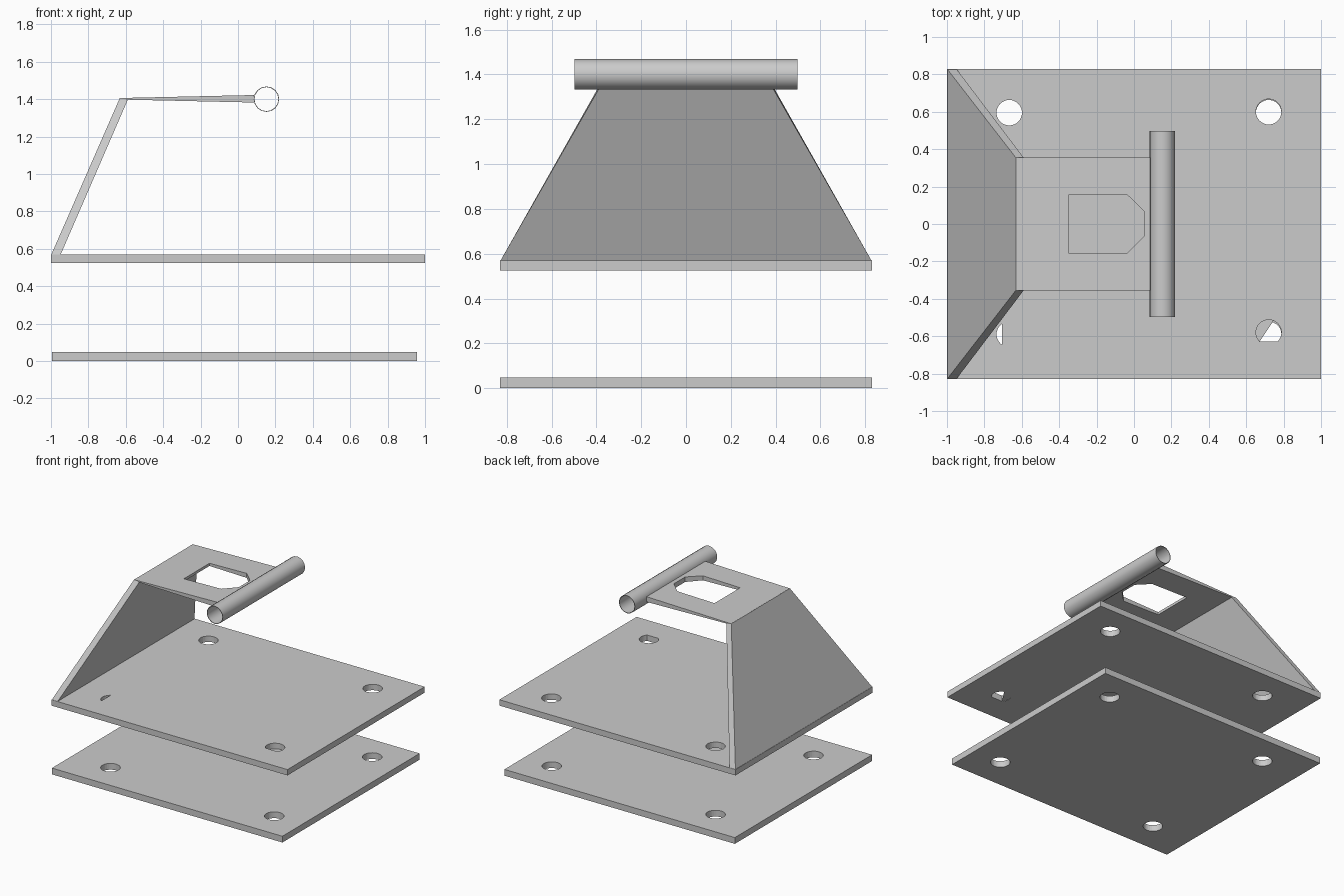
import bpy, bmesh
from math import cos, sin, pi, radians

if "Cube" in bpy.data.objects:
    bpy.data.objects.remove(bpy.data.objects["Cube"])


def add_mesh(name, mesh):
    ob = bpy.data.objects.new(name, mesh)
    bpy.context.collection.objects.link(ob)
    return ob


def circle(cx, cy, r=0.068, n=32):
    return [(cx + r * cos(2 * pi * i / n), cy + r * sin(2 * pi * i / n)) for i in range(n)]


def clip(pts, keep):
    return [p for p in pts if keep(*p)]


def plate(name, loops, z0, z1):
    """Flat plate from an outline plus hole loops, between two heights."""
    cu = bpy.data.curves.new(name + "_profile", 'CURVE')
    cu.dimensions = '2D'
    cu.fill_mode = 'BOTH'
    cu.extrude = (z1 - z0) / 2
    for pts in loops:
        sp = cu.splines.new('POLY')
        sp.points.add(len(pts) - 1)
        for p, (x, y) in zip(sp.points, pts):
            p.co = (x, y, 0, 1)
        sp.use_cyclic_u = True
    tmp = add_mesh(name + "_tmp", cu)
    dg = bpy.context.evaluated_depsgraph_get()
    mesh = bpy.data.meshes.new_from_object(tmp.evaluated_get(dg))
    bpy.data.objects.remove(tmp)
    bpy.data.curves.remove(cu)
    bm = bmesh.new()
    bm.from_mesh(mesh)
    bmesh.ops.remove_doubles(bm, verts=bm.verts, dist=1e-5)
    bmesh.ops.translate(bm, verts=bm.verts, vec=(0, 0, (z0 + z1) / 2))
    bmesh.ops.recalc_face_normals(bm, faces=bm.faces)
    for f in bm.faces:
        f.smooth = False
    bm.to_mesh(mesh)
    bm.free()
    mesh.name = name
    return add_mesh(name, mesh)


def rect(x0, x1, h):
    return [(x0, -h), (x1, -h), (x1, h), (x0, h)]


# Base plate with four bolt holes
plate("base_plate", [rect(-0.995, 0.957, 0.83)] +
      [circle(x, y) for x in (-0.667, 0.72) for y in (-0.59, 0.595)], 0, 0.048)

# Upper plate: two round holes, one flat-sided hole, one narrow slot
flat_hole = clip(circle(0.72, -0.58), lambda x, y: y > -0.632)
slot = clip(circle(-0.667, -0.59), lambda x, y: x < -0.703)
plate("upper_plate", [rect(-1, 1, 0.83), circle(-0.667, 0.595), circle(0.72, 0.6),
                      flat_hole, slot], 0.525, 0.57)

# Thin web left under the flat-sided hole
web = bpy.data.meshes.new("hole_web")
pts = clip(flat_hole, lambda x, y: x < 0.752)
web.from_pydata([(x, y, 0.527) for x, y in pts], [], [list(range(len(pts)))])
web.update()
add_mesh("hole_web", web)

# Sloping back panel, tapering towards the top
bm = bmesh.new()
profile = [(-1, 0.565, 0.83), (-0.95, 0.565, 0.83), (-0.59, 1.395, 0.355), (-0.632, 1.406, 0.355)]
a = [bm.verts.new((x, -h, z)) for x, z, h in profile]
b = [bm.verts.new((x, h, z)) for x, z, h in profile]
bm.faces.new(a)
bm.faces.new(b[::-1])
for i in range(4):
    j = (i + 1) % 4
    bm.faces.new((a[i], b[i], b[j], a[j]))
bmesh.ops.recalc_face_normals(bm, faces=bm.faces)
mesh = bpy.data.meshes.new("sloping_panel")
bm.to_mesh(mesh)
bm.free()
add_mesh("sloping_panel", mesh)

# Top shelf with a cut-corner window, thickening towards the tube
window = [(-0.35, -0.155), (-0.035, -0.155), (0.053, -0.065),
          (0.053, 0.07), (-0.035, 0.155), (-0.35, 0.155)]
shelf = plate("top_shelf", [rect(-0.63, 0.085, 0.355), window], 1.38, 1.42)
for v in shelf.data.vertices:
    t = (v.co.x + 0.63) / 0.715
    half = 0.004 + 0.016 * t
    v.co.z = 1.402 + (half if v.co.z > 1.4 else -half)

# Hollow crossbar tube
n = 16
bm = bmesh.new()
rings = [[bm.verts.new((0.152 + x, y, 1.4 + z)) for x, z in circle(0, 0, r, n)]
         for r, y in ((0.068, -0.498), (0.068, 0.498), (0.064, 0.498), (0.064, -0.498))]
for k in range(4):
    r0, r1 = rings[k], rings[(k + 1) % 4]
    for i in range(n):
        j = (i + 1) % n
        bm.faces.new((r0[i], r0[j], r1[j], r1[i]))
bmesh.ops.recalc_face_normals(bm, faces=bm.faces)
mesh = bpy.data.meshes.new("crossbar_tube")
bm.to_mesh(mesh)
bm.free()
tube = add_mesh("crossbar_tube", mesh)
bpy.ops.object.select_all(action='DESELECT')
tube.select_set(True)
bpy.context.view_layer.objects.active = tube
bpy.ops.object.shade_smooth_by_angle(angle=radians(35))
